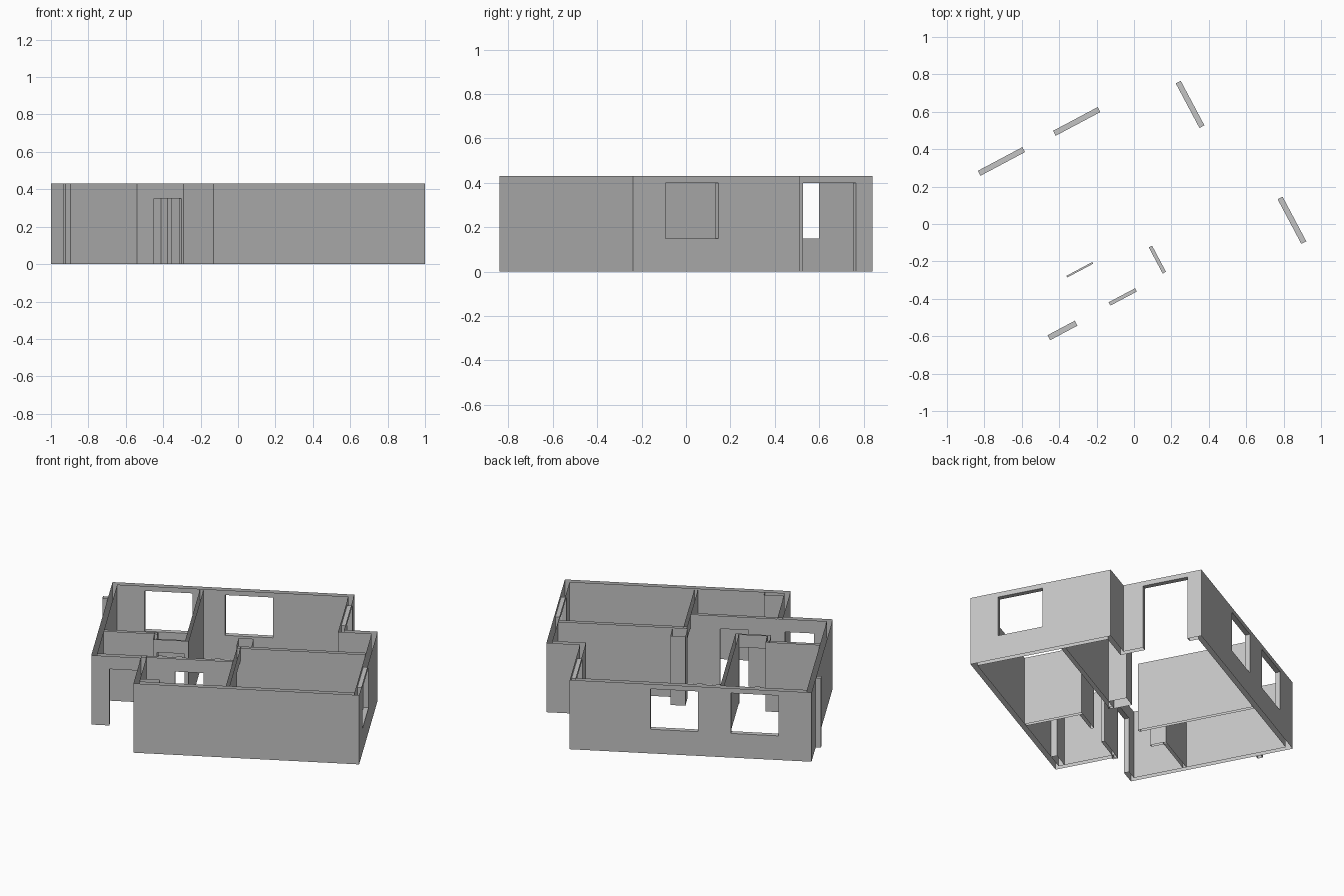
import bpy, bmesh, math
from mathutils import Vector, Matrix

cube = bpy.data.objects.get("Cube")
if cube:
    bpy.data.objects.remove(cube)

TOP = 0.43
TURN = Matrix.Rotation(math.radians(28), 4, 'Z')   # the plan sits turned on its axes
DOOR, HEAD, SILL = 0.35, 0.40, 0.15

plaster = bpy.data.materials.new("grey plaster")
plaster.use_nodes = True
GREY = (0.55, 0.55, 0.55, 1)
plaster.diffuse_color = GREY
plaster.node_tree.nodes["Principled BSDF"].inputs["Base Color"].default_value = GREY


def face(bm, pts):
    bm.faces.new([bm.verts.new(p) for p in pts])


def upright(bm, p, q, z0=0, z1=TOP):
    """Vertical quad from p to q, facing to the right of that direction."""
    if z1 - z0 > 1e-4:
        face(bm, [(*p, z0), (*q, z0), (*q, z1), (*p, z1)])


def sheet(bm, p, q, gaps):
    """Wall face with openings, each gap given as two points and two heights."""
    at = p
    for a, b, z0, z1 in gaps:
        upright(bm, at, a)
        upright(bm, a, b, 0, z0)
        upright(bm, a, b, z1, TOP)
        at = b
    upright(bm, at, q)


def wall(bm, p, q, p2, q2, openings=()):
    """Outer face p-q and inner face p2-q2, with lined openings; open above and below."""
    d = (q - p).normalized()
    n = Vector((-d.y, d.x))
    n *= (p2 - p).dot(n)
    gaps, back = [], []
    for mid, width, z0, z1 in openings:
        m = p + d * (mid - p).dot(d)
        a, b = m - d * width / 2, m + d * width / 2
        gaps.append((a, b, z0, z1))
        back.insert(0, (b + n, a + n, z0, z1))
        upright(bm, a, a + n, z0, z1)
        upright(bm, b + n, b, z0, z1)
        ring = [a, b, b + n, a + n]
        if z0 > 0:
            face(bm, [(*c, z0) for c in ring])
        face(bm, [(*c, z1) for c in reversed(ring)])
    sheet(bm, p, q, gaps)
    sheet(bm, q2, p2, back)


def finish(bm, name):
    bmesh.ops.remove_doubles(bm, verts=bm.verts, dist=1e-5)
    mesh = bpy.data.meshes.new(name)
    bm.to_mesh(mesh)
    bm.free()
    mesh.transform(TURN)
    mesh.materials.append(plaster)
    bpy.context.collection.objects.link(bpy.data.objects.new(name, mesh))


def partition(name, p, q, thick, openings=()):
    """Straight inner wall on a centre line, closed at both ends."""
    p, q = Vector(p), Vector(q)
    d = (q - p).normalized()
    n = Vector((-d.y, d.x)) * thick / 2
    bm = bmesh.new()
    wall(bm, p - n, q - n, p + n, q + n,
         [(Vector(m), w, z0, z1) for m, w, z0, z1 in openings])
    upright(bm, q - n, q + n)
    upright(bm, p + n, p - n)
    finish(bm, name)


def column(name, x0, x1, y0, y1):
    partition(name, (x0, (y0 + y1) / 2), (x1, (y0 + y1) / 2), y1 - y0)


# Outer walls: counter-clockwise outline, mitred inward by the wall thickness
THICK = 0.03
outline = [Vector(c) for c in (
    (-0.509, -0.681), (0.77, -0.681), (0.77, 0.17), (0.58, 0.17),
    (0.58, 0.643), (-0.79, 0.643), (-0.79, -0.338), (-0.509, -0.338))]
count = len(outline)
inner = []
for i, c in enumerate(outline):
    before = (c - outline[i - 1]).normalized()
    after = (outline[(i + 1) % count] - c).normalized()
    inner.append(c + THICK * (Vector((-before.y, before.x)) + Vector((-after.y, after.x))))

W = 0.27
outer_openings = {
    1: [((0.755, -0.379), W, SILL, HEAD)],             # side window
    3: [((0.565, 0.424), W, 0, HEAD)],                 # terrace door
    4: [((-0.013, 0.63), W, SILL, HEAD), ((-0.469, 0.63), W, SILL, HEAD)],
    6: [((-0.605, -0.32), 0.165, 0, DOOR)],            # entrance door
}
bm = bmesh.new()
for i in range(count):
    j = (i + 1) % count
    wall(bm, outline[i], outline[j], inner[i], inner[j],
         [(Vector(m), w, z0, z1) for m, w, z0, z1 in outer_openings.get(i, [])])
finish(bm, "outer_walls")

# Inner walls
partition("hall_wall", (-0.509, -0.316), (0.011, -0.316), 0.02,
          [((-0.236, -0.316), 0.16, 0, DOOR)])
partition("large_room_side_wall", (0.021, -0.651), (0.021, -0.118), 0.02,
          [((0.021, -0.227), 0.158, 0, DOOR)])
partition("large_room_back_wall", (0.011, -0.13), (0.74, -0.13), 0.025)
partition("back_room_divider", (-0.28, -0.085), (-0.28, 0.613), 0.02)
partition("back_room_door_wall", (-0.455, -0.08), (-0.285, -0.08), 0.01,
          [((-0.371, -0.08), 0.156, 0, DOOR)])
partition("back_room_step_wall", (-0.462, -0.085), (-0.462, 0.01), 0.02)
partition("back_room_front_wall", (-0.76, 0.0), (-0.455, 0.0), 0.02)

# Shafts and pilaster
column("centre_column", 0.005, 0.09, -0.118, -0.01)
column("corner_shaft", -0.479, -0.367, -0.651, -0.615)
column("outside_pilaster", -0.82, -0.79, 0.42, 0.45)
